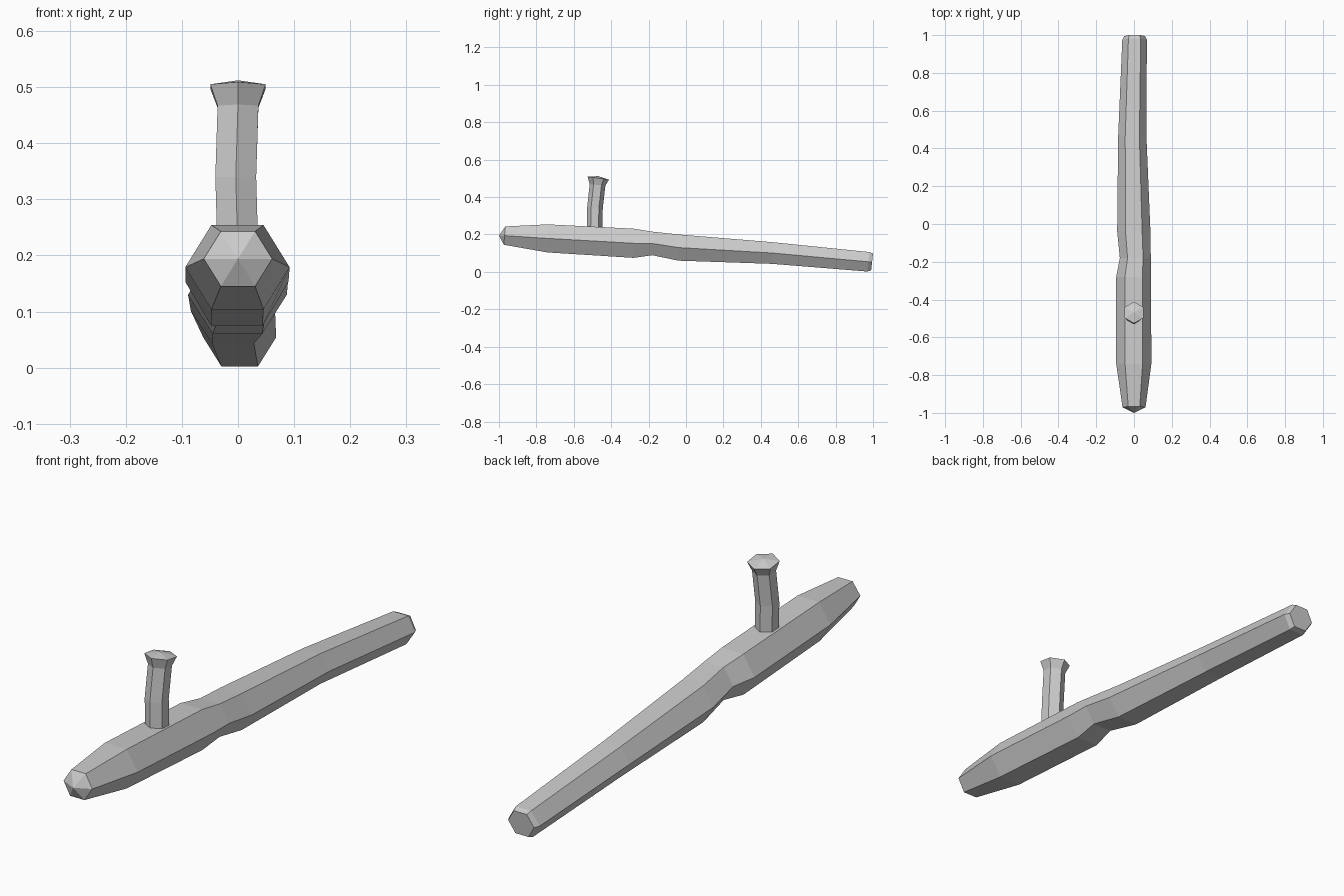
import bpy, math

cube = bpy.data.objects.get("Cube")
if cube:
    bpy.data.objects.remove(cube)

grey = bpy.data.materials.new("plain grey")
grey.use_nodes = True
colour = (0.6, 0.6, 0.6, 1)
grey.diffuse_color = colour
grey.node_tree.nodes["Principled BSDF"].inputs["Base Color"].default_value = colour


def loft(name, rings, start_tip=None, end_tip=None):
    """Skin six-sided rings; each end is a flat cap or a shallow point."""
    verts = [p for ring in rings for p in ring]
    faces = []
    for k in range(len(rings) - 1):
        for i in range(6):
            j = (i + 1) % 6
            faces.append((k * 6 + i, k * 6 + j, k * 6 + 6 + j, k * 6 + 6 + i))
    last = (len(rings) - 1) * 6
    for base, tip in ((0, start_tip), (last, end_tip)):
        loop = list(range(base, base + 6))
        if base == 0:
            loop.reverse()
        if tip:
            verts.append(tip)
            faces += [(loop[i], loop[(i + 1) % 6], len(verts) - 1) for i in range(6)]
        else:
            faces.append(loop)
    mesh = bpy.data.meshes.new(name)
    mesh.from_pydata(verts, [], faces)
    mesh.materials.append(grey)
    obj = bpy.data.objects.new(name, mesh)
    bpy.context.collection.objects.link(obj)


def log_ring(y, x, z, half_width, half_height, lean=0):
    # Corners point sideways, flats lie on top and bottom
    ring = []
    for i in range(6):
        a = -i * math.pi / 3
        s = math.sin(a) / math.sin(math.pi / 3)
        ring.append((x + half_width * math.cos(a), y + lean * s, z + half_height * s))
    return ring


def twig_ring(z, x, y, radius, tilt=0):
    # Corners point forward and back
    ring = []
    for i in range(6):
        a = math.pi / 2 + i * math.pi / 3
        ring.append((x + radius * math.cos(a), y + radius * math.sin(a),
                     z - tilt * math.sin(a)))
    return ring


# Long tapering log: y, x, z, half width, half height, lean
log = [(-0.97, 0, 0.194, 0.061, 0.049, 0.004),
       (-0.74, -0.001, 0.179, 0.093, 0.075),
       (-0.28, -0.002, 0.153, 0.092, 0.078),
       (-0.18, 0.007, 0.152, 0.082, 0.063),
       (-0.04, -0.001, 0.13, 0.088, 0.07),
       (0.46, -0.009, 0.101, 0.075, 0.058),
       (0.975, 0.003, 0.054, 0.065, 0.052, 0.006),
       (0.995, 0.003, 0.053, 0.055, 0.045, 0.005)]
loft("log", [log_ring(*r) for r in log], start_tip=(0, -1, 0.194))

# Bent upright twig with a flared, slightly tilted head
twig = [(0.2, 0, -0.489, 0.042),
        (0.34, -0.004, -0.487, 0.042),
        (0.465, 0, -0.473, 0.042, 0.004),
        (0.501, 0, -0.469, 0.057, 0.008)]
loft("twig", [twig_ring(*r) for r in twig], end_tip=(0, -0.469, 0.512))
